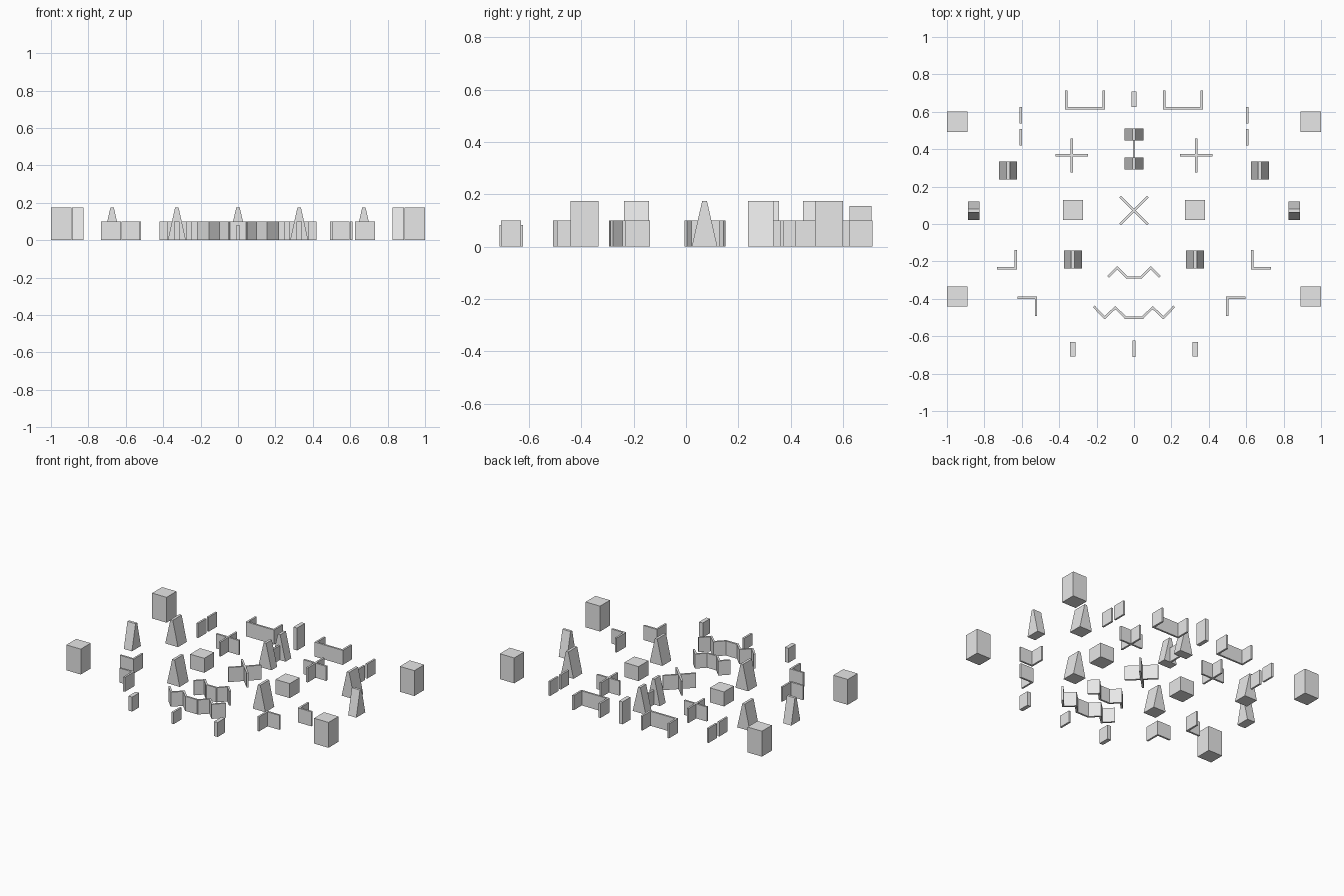
import bpy
import math

# Remove the default cube only
if "Cube" in bpy.data.objects:
    bpy.data.objects.remove(bpy.data.objects["Cube"], do_unlink=True)

GREY = (0.8, 0.8, 0.8, 1.0)
grey = bpy.data.materials.new("plain_grey")
grey.use_nodes = True
grey.diffuse_color = GREY
grey.node_tree.nodes["Principled BSDF"].inputs["Base Color"].default_value = GREY

LOW, TALL, THICK = 0.1, 0.175, 0.013


def prism(name, x, y, width, depth, height, angle=0.0, ridge=None):
    """Box on the ground; a ridge width narrows its top in x to make a tent."""
    top = (width if ridge is None else ridge) / 2
    verts = []
    for z, half in ((0, width / 2), (height, top)):
        for sx, sy in ((-1, -1), (1, -1), (1, 1), (-1, 1)):
            verts.append((sx * half, sy * depth / 2, z))
    faces = [(3, 2, 1, 0), (4, 5, 6, 7)]
    faces += [(i, (i + 1) % 4, (i + 1) % 4 + 4, i + 4) for i in range(4)]
    mesh = bpy.data.meshes.new(name)
    mesh.from_pydata(verts, [], faces)
    mesh.materials.append(grey)
    obj = bpy.data.objects.new(name, mesh)
    obj.location = (x, y, 0)
    obj.rotation_euler.z = angle
    bpy.context.collection.objects.link(obj)
    return obj


def wall_run(name, points, height=LOW):
    """Thin upright panels following a path, overlapping at the corners."""
    for i, (a, b) in enumerate(zip(points, points[1:])):
        dx, dy = b[0] - a[0], b[1] - a[1]
        prism(f"{name}_{i + 1}", (a[0] + b[0]) / 2, (a[1] + b[1]) / 2,
              math.hypot(dx, dy) + THICK * 0.8, THICK, height, math.atan2(dy, dx))


def tent(name, x, y, width, length, angle=0.0):
    prism(name, x, y, width, length, TALL, angle, ridge=0.018)


# Obstacles repeated on both sides
for side, s in (("left", 1), ("right", -1)):
    # Solid blocks
    for place, y in (("back", 0.547), ("front", -0.388)):
        prism(f"{side}_{place}_corner_block", s * 0.945, y, 0.11, 0.108, TALL)
    prism(f"{side}_low_block", s * 0.326, 0.075, 0.108, 0.108, LOW)
    prism(f"{side}_front_post", s * 0.327, -0.669, 0.028, 0.078, LOW)

    # Tents
    tent(f"{side}_outer_tent", s * 0.856, 0.071, 0.098, 0.062, math.pi / 2)
    tent(f"{side}_back_tent", s * 0.673, 0.286, 0.097, 0.097)
    tent(f"{side}_front_tent", s * 0.327, -0.189, 0.097, 0.097)

    # Plus-shaped barrier
    prism(f"{side}_plus_across", s * 0.333, 0.367, 0.174, THICK, LOW)
    prism(f"{side}_plus_along", s * 0.333, 0.367, THICK, 0.182, LOW)

    # Single panels
    for i, y in enumerate((0.581, 0.464)):
        prism(f"{side}_side_panel_{i + 1}", s * 0.605, y, THICK, 0.09, LOW)

    # U-shaped and L-shaped walls
    wall_run(f"{side}_u_wall", [(s * 0.363, 0.708), (s * 0.363, 0.62),
                                (s * 0.161, 0.62), (s * 0.161, 0.708)])
    wall_run(f"{side}_outer_l_wall", [(s * 0.633, -0.143), (s * 0.633, -0.237),
                                      (s * 0.726, -0.237)])
    # The front L walls sit slightly off the mirror line
    shift = 0.0 if s > 0 else -0.025
    wall_run(f"{side}_inner_l_wall", [(s * 0.499 + shift, -0.488), (s * 0.499 + shift, -0.394),
                                      (s * 0.592 + shift, -0.394)])

# Crossed centre barrier
for i, turn in enumerate((1, -1)):
    prism(f"centre_cross_{i + 1}", 0, 0.073, 0.21, THICK, LOW, turn * math.pi / 4)

# Back centre tents joined by a thin wall
tent("centre_back_tent", 0, 0.478, 0.1, 0.063)
tent("centre_near_tent", 0, 0.324, 0.1, 0.063)
prism("centre_link_wall", 0, 0.401, THICK, 0.1, LOW)

# Centre posts
prism("back_centre_post", 0, 0.667, 0.027, 0.085, 0.155)
prism("front_centre_post", 0, -0.668, 0.014, 0.088, 0.082)

# Zigzag walls, mirrored about the middle
for name, half in (("short_zigzag", [(0.038, -0.286), (0.089, -0.234), (0.135, -0.28)]),
                   ("long_zigzag", [(0.045, -0.501), (0.1, -0.447), (0.157, -0.501),
                                    (0.211, -0.445)])):
    wall_run(name, [(-x, y) for x, y in reversed(half)] + half)
